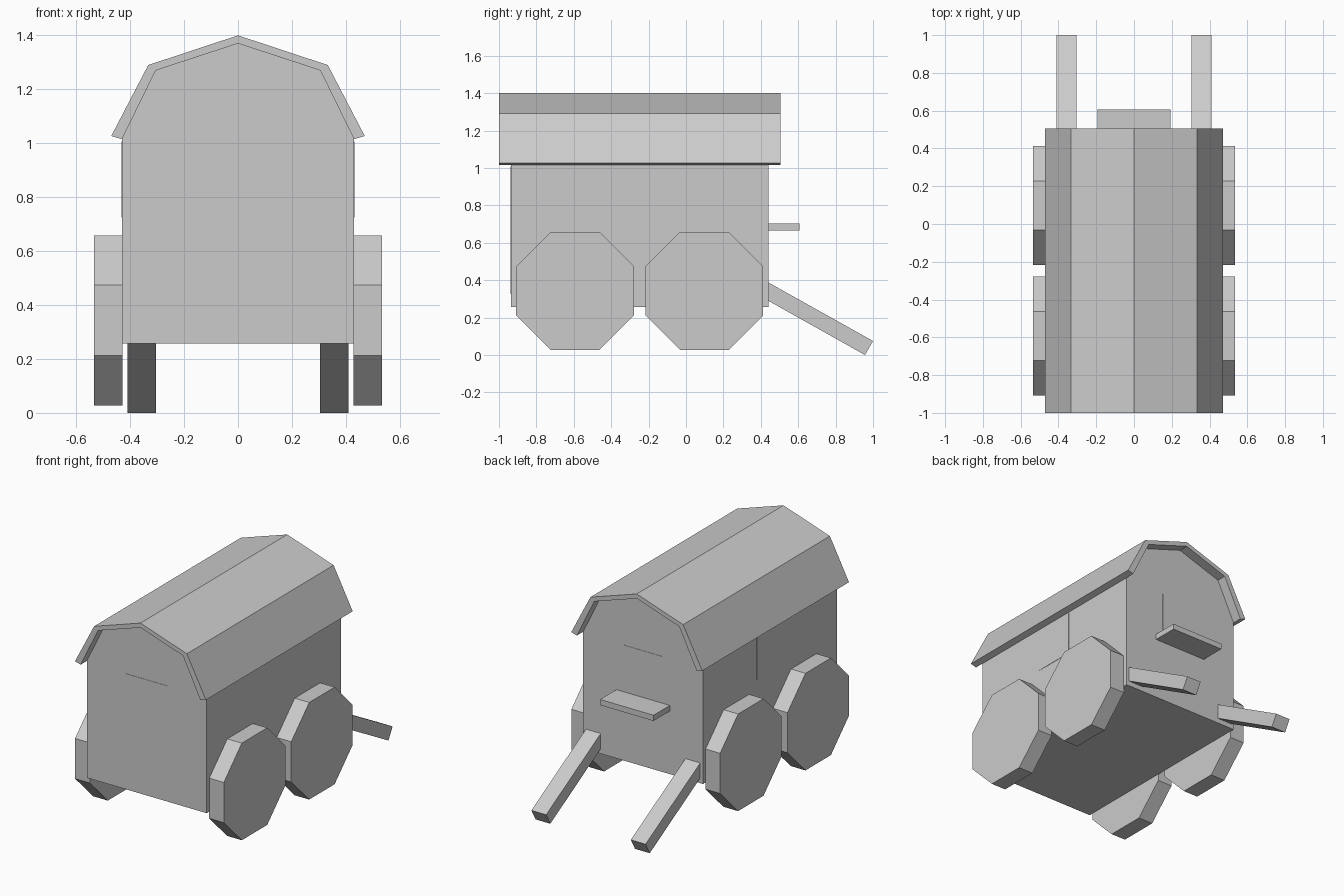
import bpy
import bmesh
import math
from mathutils import Vector

if "Cube" in bpy.data.objects:
    bpy.data.objects.remove(bpy.data.objects["Cube"])


def prism(name, profile, start, end, axis):
    """Extrude a flat profile along x (profile = y,z) or y (profile = x,z)."""
    bm = bmesh.new()

    def place(p, t):
        return (t, p[0], p[1]) if axis == "x" else (p[0], t, p[1])

    face = bm.faces.new([bm.verts.new(place(p, start)) for p in profile])
    new = bmesh.ops.extrude_face_region(bm, geom=[face])["geom"]
    step = Vector(place((0, 0), end - start))
    bmesh.ops.translate(bm, vec=step, verts=[v for v in new if isinstance(v, bmesh.types.BMVert)])
    bmesh.ops.recalc_face_normals(bm, faces=bm.faces)
    mesh = bpy.data.meshes.new(name)
    bm.to_mesh(mesh)
    bm.free()
    obj = bpy.data.objects.new(name, mesh)
    bpy.context.collection.objects.link(obj)
    return obj


def rect(a0, a1, z0, z1):
    return [(a0, z0), (a1, z0), (a1, z1), (a0, z1)]


def mirrored(half):
    """Complete a right-hand half profile across x = 0."""
    return half + [(-x, z) for x, z in reversed(half) if x > 0]


FRONT, BACK, SIDE = -0.936, 0.44, 0.43
PANEL = 0.002

# Wagon body with barn-shaped gables
eaves = [(SIDE, 1.015), (0.305, 1.27), (0, 1.37)]
prism("body", mirrored([(SIDE, 0.257)] + eaves), FRONT, BACK, "y")

# Roof shell overhanging both ends
outer = [(0.47, 1.027), (0.333, 1.29), (0, 1.40)]
roof_profile = ([(-x, z) for x, z in outer[:2]] + outer[::-1]
                + eaves + [(-x, z) for x, z in eaves[1::-1]])
prism("roof", roof_profile, -1.0, 0.505, "y")

# Door and windows, nearly flush with the walls
prism("door", rect(-0.153, 0.153, 0.325, 1.008), FRONT - PANEL, FRONT, "y")
prism("back_window", rect(-0.14, 0.14, 0.725, 1.007), BACK, BACK + PANEL, "y")

# Driver's seat board
prism("seat", rect(BACK, 0.607, 0.666, 0.703), -0.192, 0.192, "x")

# Octagonal wheels, pulling shafts and side windows on both sides
radius = 0.315 / math.cos(math.pi / 8)
shaft = [(BACK, 0.29), (BACK, 0.388), (1.0, 0.075), (0.957, 0.0)]
for side, s in (("right", 1), ("left", -1)):
    for label, cy in (("front", -0.593), ("rear", 0.098)):
        octagon = [(cy + radius * math.cos((i + 0.5) * math.pi / 4),
                    0.343 + radius * math.sin((i + 0.5) * math.pi / 4)) for i in range(8)]
        prism(f"{label}_{side}_wheel", octagon, s * 0.428, s * 0.534, "x")
    prism(f"{side}_shaft", shaft, s * 0.304, s * 0.41, "x")
    prism(f"{side}_window", rect(-0.39, -0.11, 0.725, 1.007), s * SIDE, s * (SIDE + PANEL), "x")
